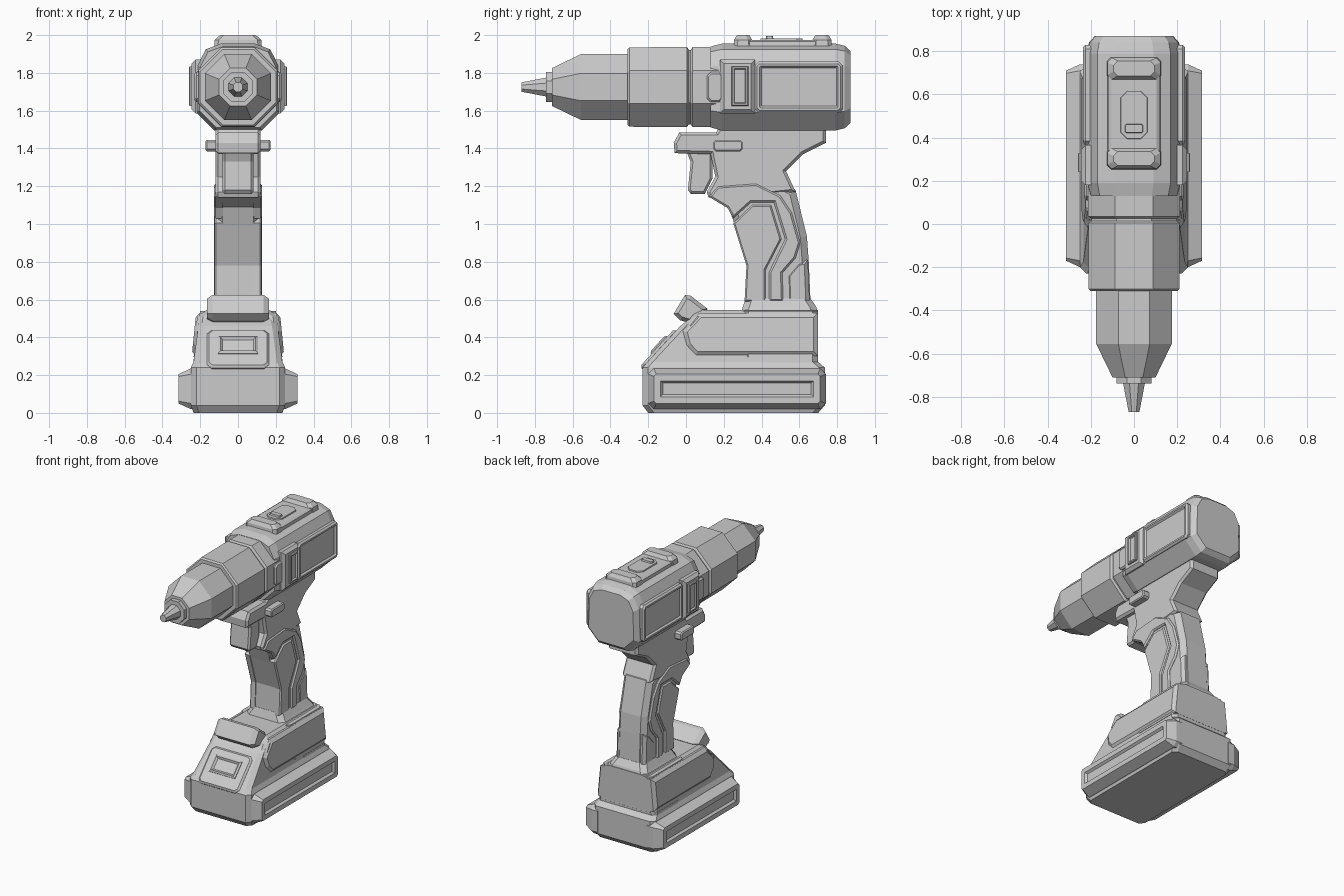
import bpy, bmesh, math
from mathutils import Matrix, Vector

if "Cube" in bpy.data.objects:
    bpy.data.objects.remove(bpy.data.objects["Cube"])


def finish(name, bm):
    bmesh.ops.recalc_face_normals(bm, faces=bm.faces)
    me = bpy.data.meshes.new(name)
    bm.to_mesh(me)
    bm.free()
    ob = bpy.data.objects.new(name, me)
    bpy.context.collection.objects.link(ob)
    return ob


def loft(name, rings):
    """Skin a list of equal-length point rings and cap both ends."""
    bm = bmesh.new()
    rows = [[bm.verts.new(p) for p in r] for r in rings]
    n = len(rows[0])
    for a, b in zip(rows, rows[1:]):
        for i in range(n):
            bm.faces.new((a[i], a[(i + 1) % n], b[(i + 1) % n], b[i]))
    bm.faces.new(rows[0])
    bm.faces.new(rows[-1])
    return finish(name, bm)


def slab(name, levels, c=0.03):
    """Stack of corner-cut rectangles: (z, y0, y1, half width)."""
    return loft(name, [[(h - c, a, z), (h, a + c, z), (h, b - c, z), (h - c, b, z),
                        (c - h, b, z), (-h, b - c, z), (-h, a + c, z), (c - h, a, z)]
                       for z, a, b, h in levels])


def prism(name, pts, x0, x1, insets=(), shear=0.0, mat=None):
    """Extrude a (y, z) profile along x. x0=None: full width, else mirrored pair.
    insets: (thickness, depth) steps on the outer faces, for chamfers and recesses."""
    bm = bmesh.new()
    lo = -x1 if x0 is None else x0
    a = [bm.verts.new((lo, y, z)) for y, z in pts]
    b = [bm.verts.new((x1, y, z)) for y, z in pts]
    n = len(pts)
    for i in range(n):
        bm.faces.new((a[i], a[(i + 1) % n], b[(i + 1) % n], b[i]))
    back, front = bm.faces.new(a), bm.faces.new(b)
    bmesh.ops.recalc_face_normals(bm, faces=bm.faces)
    for t, d in insets:
        bmesh.ops.inset_individual(bm, faces=[front, back] if x0 is None else [front],
                                   thickness=t, depth=d, use_even_offset=True)
    for v in bm.verts:
        v.co.x -= shear * (v.co.z - 0.3)
    if mat:
        bm.transform(mat)
    ob = finish(name, bm)
    if x0 is not None and not mat:
        ob.modifiers.new("Mirror", 'MIRROR').use_mirror_merge = False
    return ob


def rect(y0, y1, z0, z1, c=0.0):
    if not c:
        return [(y0, z0), (y1, z0), (y1, z1), (y0, z1)]
    return [(y0 + c, z0), (y1 - c, z0), (y1, z0 + c), (y1, z1 - c),
            (y1 - c, z1), (y0 + c, z1), (y0, z1 - c), (y0, z0 + c)]


def octagon(y, r, zc=1.725):
    k = r / math.cos(math.pi / 8)
    return [(k * math.cos(math.pi * (i + .5) / 4), y, zc + k * math.sin(math.pi * (i + .5) / 4))
            for i in range(8)]


# Octagonal bit holder, chuck and gearbox collar
loft("bit_holder", [octagon(y, r) for y, r in
     [(-.87, .025), (-.74, .05), (-.74, .08), (-.70, .08)]])
loft("chuck", [octagon(y, r) for y, r in
     [(-.71, .1), (-.555, .175), (-.30, .175)]])
loft("torque_collar", [octagon(y, r) for y, r in
     [(-.31, .2), (-.3, .21), (.005, .212), (.015, .197), (.025, .197), (.035, .212), (.22, .212)]])

# Motor housing, ten-sided
half = [(.09, 1.955), (.17, 1.925), (.215, 1.84), (.22, 1.59), (.125, 1.495)]
outline = half + [(-x, z) for x, z in reversed(half)]
loft("motor_housing", [[(x * s, y, 1.73 + (z - 1.73) * s) for x, z in outline]
     for y, s in [(.13, .93), (.19, 1), (.79, 1), (.84, .95), (.87, .83)]])
prism("side_vent_panel", rect(.365, .83, 1.59, 1.86, .02), .18, .225,
      [(.012, .012), (.012, 0), (.01, -.012)])
prism("side_clip", rect(.18, .365, 1.585, 1.87), .17, .225, [(.02, .02)])
prism("clip_slot", rect(.24, .33, 1.625, 1.835), .2, .255, [(.005, .005), (.008, 0), (.005, -.012)])
prism("clip_tab", rect(.11, .2, 1.645, 1.805, .02), .18, .22, [(.01, .01)])

# Top cap with two raised ends and a slider switch
slab("top_cap", [(1.92, .25, .78, .125), (1.965, .26, .77, .12), (1.975, .27, .76, .105)], .04)
for label, a, b in (("front", .25, .355), ("rear", .665, .775)):
    slab("top_cap_" + label, [(1.92, a, b, .128), (1.975, a + .005, b - .005, .123),
                              (2.0, a + .02, b - .02, .095)], .02)
slab("slider_plate", [(1.96, .39, .62, .065), (1.983, .395, .615, .06)], .03)
slab("slider_button", [(1.97, .42, .465, .045), (1.995, .425, .46, .04)], .005)

# Trigger housing and controls
prism("trigger_housing", [(-.035, 1.485), (-.065, 1.43), (-.06, 1.375), (.13, 1.37), (.155, 1.25),
      (.11, 1.17), (.12, 1.14), (.3, 1.14), (.58, 1.17), (.53, 1.28), (.62, 1.37), (.74, 1.43),
      (.74, 1.5), (.7, 1.56), (.2, 1.56), (.16, 1.485)], None, .105, [(.015, .015)])
prism("trigger", [(.0, 1.39), (.025, 1.33), (.01, 1.18), (.025, 1.16), (.1, 1.16), (.14, 1.24), (.14, 1.39)],
      None, .07, [(.012, .012)])
prism("direction_button", rect(.145, .3, 1.385, 1.445, .012), None, .165, [(.007, .007)])

# Handle with overmoulded grip pieces
prism("handle_core", [(.17, 1.2), (.13, 1.14), (.225, 1.09), (.26, .99), (.325, .78), (.315, .57),
      (.66, .57), (.65, .8), (.64, .935), (.58, 1.18), (.5, 1.22)], None, .082, [(.035, .033)])
prism("grip_band", [(.12, 1.145), (.17, 1.2), (.37, 1.215), (.5, 1.15), (.56, 1.06), (.605, .9),
      (.58, .82), (.51, .74), (.515, .59), (.44, .59), (.44, .745), (.525, .92), (.465, 1.115),
      (.345, 1.115), (.25, 1.03), (.22, 1.085)], .08, .118, [(.01, .01)])
prism("grip_front_panel", [(.25, 1.005), (.35, 1.1), (.45, 1.1), (.505, .92), (.42, .755), (.42, .59),
      (.31, .59), (.32, .78)], .08, .116, [(.008, .009)])
prism("grip_rear_pad", [(.645, .81), (.655, .58), (.535, .58), (.53, .73), (.59, .8)],
      .05, .1, [(.02, .02)])
slab("handle_flare", [(.53, .29, .70, .165), (.56, .30, .69, .145), (.605, .315, .66, .118)], .035)

# Battery foot
slab("battery_core", [(0, -.2, .7, .235), (.04, -.23, .735, .25), (.24, -.23, .735, .25),
     (.27, -.205, .70, .235), (.46, -.03, .69, .21), (.5, .02, .69, .2)])
slab("foot_top", [(.46, -.01, .70, .222), (.51, .03, .70, .215), (.545, .06, .70, .165)])
prism("foot_side", [(.05, .3), (.70, .3), (.70, .53), (.07, .53), (-.02, .435), (0, .355)],
      .1, .225, [(.025, .02)], shear=.1)
slab("foot_rear", [(.295, .3, .7, .235), (.54, .3, .7, .2)])
slab("foot_rear_seam", [(.23, .4, .70, .24), (.285, .4, .70, .235)])
prism("battery_rail", rect(-.2, .74, .02, .235, .03), .2, .25,
      [(.03, .065), (.035, 0), (.012, -.015)])

# Lamp housing above the sloped front
prism("lamp_housing", [(-.065, .525), (-.005, .625), (.025, .62), (.115, .55), (.04, .47), (-.03, .49)],
      None, .135, [(.02, .03)])

# Latch on the sloped front: local x becomes the slope normal
slope = Vector((0, .675, .738))
normal = Vector((0, -.738, .675))
m = Matrix((normal, Vector((1, 0, 0)), slope)).transposed().to_4x4()
m.translation = Vector((0, -.135, .335))
prism("battery_latch", rect(-.165, .165, -.14, .13, .025), -.03, .008, [(.012, .012)], mat=m)
prism("latch_button", rect(-.105, .105, -.05, .075), -.01, .025,
      [(.012, .008), (.012, -.012), (.008, 0)], mat=m)
